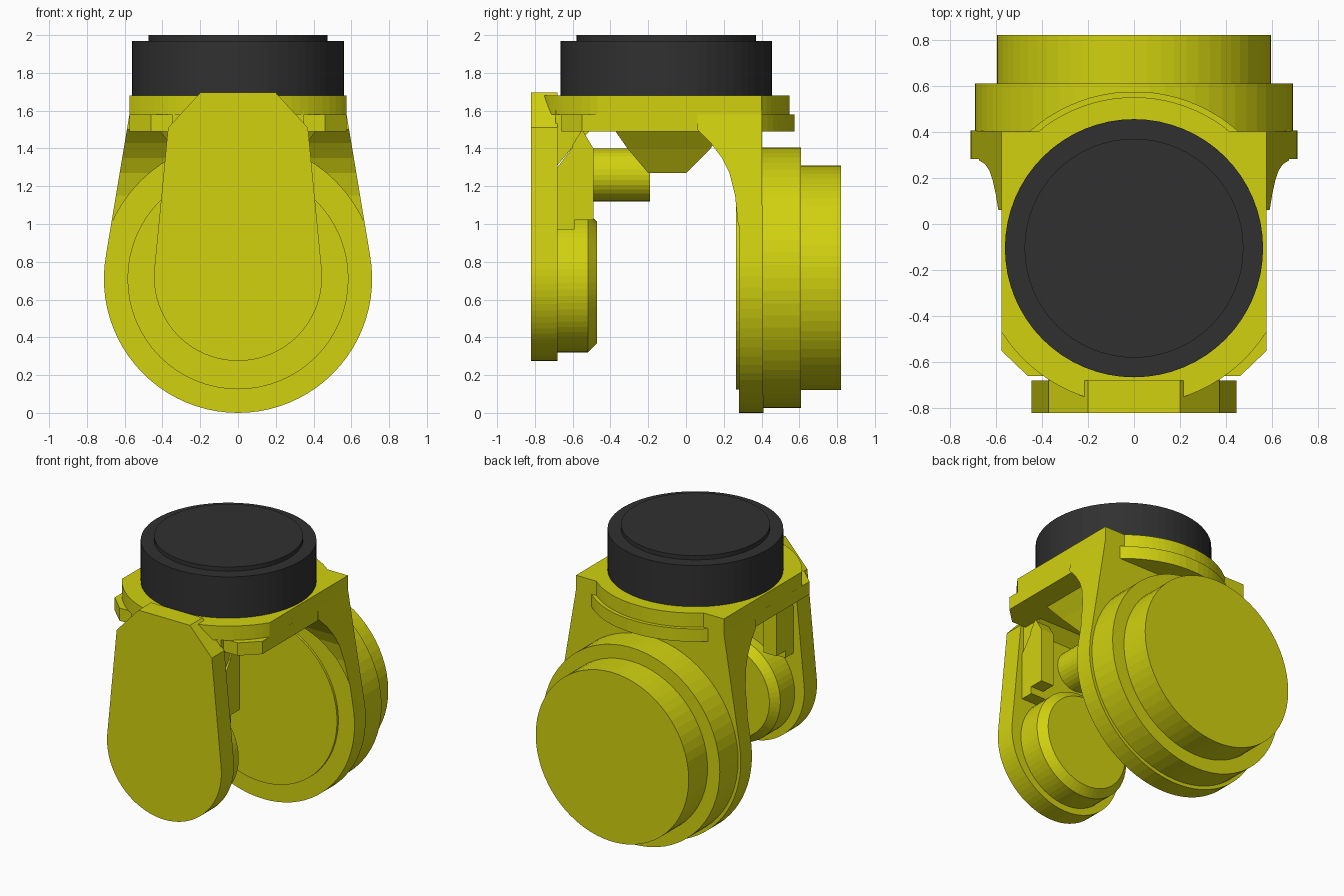
import bpy, bmesh
from math import sin, cos, radians, pi

cube = bpy.data.objects.get("Cube")
if cube:
    bpy.data.objects.remove(cube, do_unlink=True)


def material(name, rgb):
    m = bpy.data.materials.new(name)
    m.use_nodes = True
    m.diffuse_color = (*rgb, 1)
    m.node_tree.nodes["Principled BSDF"].inputs["Base Color"].default_value = (*rgb, 1)
    return m


YELLOW = material("yellow", (0.64, 0.64, 0.005))
BLACK = material("charcoal", (0.03, 0.03, 0.03))

# Maps a 2D profile point plus a depth to 3D, by extrusion axis
PLACE = {
    "x": lambda p, d: (d, p[0], p[1]),
    "y": lambda p, d: (p[0], d, p[1]),
    "z": lambda p, d: (p[0], p[1], d),
}


def finish(name, bm, mat):
    bmesh.ops.recalc_face_normals(bm, faces=bm.faces)
    mesh = bpy.data.meshes.new(name)
    bm.to_mesh(mesh)
    bm.free()
    mesh.materials.append(mat)
    obj = bpy.data.objects.new(name, mesh)
    bpy.context.collection.objects.link(obj)
    return obj


def loft(name, axis, sections, mat=YELLOW):
    """Skin a list of (profile, depth) sections and cap both ends."""
    bm = bmesh.new()
    rings = [[bm.verts.new(PLACE[axis](p, d)) for p in pts] for pts, d in sections]
    for a, b in zip(rings, rings[1:]):
        for i in range(len(a)):
            j = (i + 1) % len(a)
            bm.faces.new((a[i], a[j], b[j], b[i]))
    bm.faces.new(rings[0])
    bm.faces.new(rings[-1])
    return finish(name, bm, mat)


def prism(name, axis, pts, lo, hi, mat=YELLOW):
    return loft(name, axis, [(pts, lo), (pts, hi)], mat)


def arc(u, v, r, start, end, n):
    angles = [radians(start + (end - start) * i / n) for i in range(n + 1)]
    return [(u + r * cos(a), v + r * sin(a)) for a in angles]


def circle(u, v, r, n=64):
    return arc(u, v, r, 0, 360, n)[:-1]


def rect(u0, u1, v0, v1):
    return [(u0, v0), (u1, v0), (u1, v1), (u0, v1)]


def mirrored(half):
    """Close a right-hand half profile across the centre line."""
    return half + [(-u, v) for u, v in reversed(half)]


def boolean(obj, cutter, operation):
    mod = obj.modifiers.new("cut", "BOOLEAN")
    mod.object, mod.operation, mod.solver = cutter, operation, "EXACT"
    bpy.context.view_layer.objects.active = obj
    bpy.ops.object.modifier_apply(modifier=mod.name)
    bpy.data.objects.remove(cutter, do_unlink=True)


# Dark round cap with a stepped top
CY = -0.105
loft("cap", "z", [(circle(0, CY, 0.56), 1.68), (circle(0, CY, 0.56), 1.97),
                  (circle(0, CY, 0.475), 1.97), (circle(0, CY, 0.475), 2.0)], BLACK)

# Upper flange: disc trimmed flat at the sides, with square rear corners
W = 0.575
flange = mirrored(arc(0, CY, 0.68, -90, -32.3, 14)[1:]
                  + [(W, 0.4), (0.43, 0.4)] + arc(0, CY, 0.655, 50, 90, 10)[:-1])
prism("upper_flange", "z", flange, 1.58, 1.68)

# Lower flange: chamfered front corners and a rounded rear edge
lower = mirrored([(0.46, -0.66), (W, -0.55), (W, 0.4), (0.45, 0.4)]
                 + arc(0, CY, 0.68, 48, 90, 10)[:-1])
prism("lower_flange", "z", lower, 1.49, 1.58)

# Tapered hub under the flange
loft("under_hub", "z", [(rect(-0.25, 0.25, -0.2, 0.0), 1.27),
                        (rect(-0.34, 0.34, -0.31, 0.13), 1.4),
                        (rect(-0.42, 0.42, -0.38, 0.2), 1.5)])

# Rear arm: tapered outline, shaped by a side profile with a curved root
RZ = 0.71
outline = arc(0, RZ, 0.71, -190, 10, 44) + [(W, 1.58), (W, 1.68), (-W, 1.68), (-W, 1.58)]
rear_arm = prism("rear_arm", "y", outline, -0.1, 0.6)
side = [(0.41, -0.1), (0.4, 1.8), (0.06, 1.8), (0.06, 1.5), (0.13, 1.43), (0.19, 1.35),
        (0.23, 1.27), (0.26, 1.15), (0.28, 0.95), (0.28, -0.1)]
boolean(rear_arm, prism("side_cutter", "x", side, -1, 1), "INTERSECT")
boolean(rear_arm, prism("clearance_cutter", "y", circle(0, RZ, 0.73), -0.3, 0.281), "DIFFERENCE")
prism("rear_inner_disc", "y", circle(0, RZ, 0.585), 0.265, 0.3)

# Rear stepped drum
loft("rear_drum", "y", [(circle(0, 0.715, r), y) for r, y in
                        ((0.69, 0.4), (0.69, 0.61), (0.595, 0.61), (0.595, 0.82))])

# Front arm: rounded bottom, tapering to a chamfered top
front = arc(0, 0.72, 0.445, -185, 5, 40) + [(0.37, 1.51), (0.2, 1.695),
                                            (-0.2, 1.695), (-0.37, 1.51)]
prism("front_arm", "y", front, -0.82, -0.68)

# Bevelled disc on the inside of the front arm
loft("front_inner_disc", "y", [(circle(0, 0.69, r), y) for r, y in
                               ((0.37, -0.7), (0.37, -0.52), (0.32, -0.47))])

# Backing pad, bracing posts and round boss behind the front arm
pad = [(-0.7, 0.97), (-0.59, 0.97), (-0.59, 1.42), (-0.68, 1.3), (-0.7, 1.3)]
prism("front_pad", "x", pad, -0.36, 0.36)
post = [(-0.6, 1.02), (-0.49, 1.02), (-0.49, 1.4), (-0.55, 1.5), (-0.6, 1.42)]
for label, s in (("left", 1), ("right", -1)):
    prism(label + "_post", "x", post, s * 0.26, s * 0.36)
prism("front_boss", "y", circle(0, 1.26, 0.14, 32), -0.6, -0.19)

# Bridge joining the front arm to the flange
prism("front_bridge", "x", [(-0.69, 1.3), (-0.59, 1.42), (-0.5, 1.5), (-0.5, 1.6), (-0.69, 1.6)],
      -0.35, 0.35)
